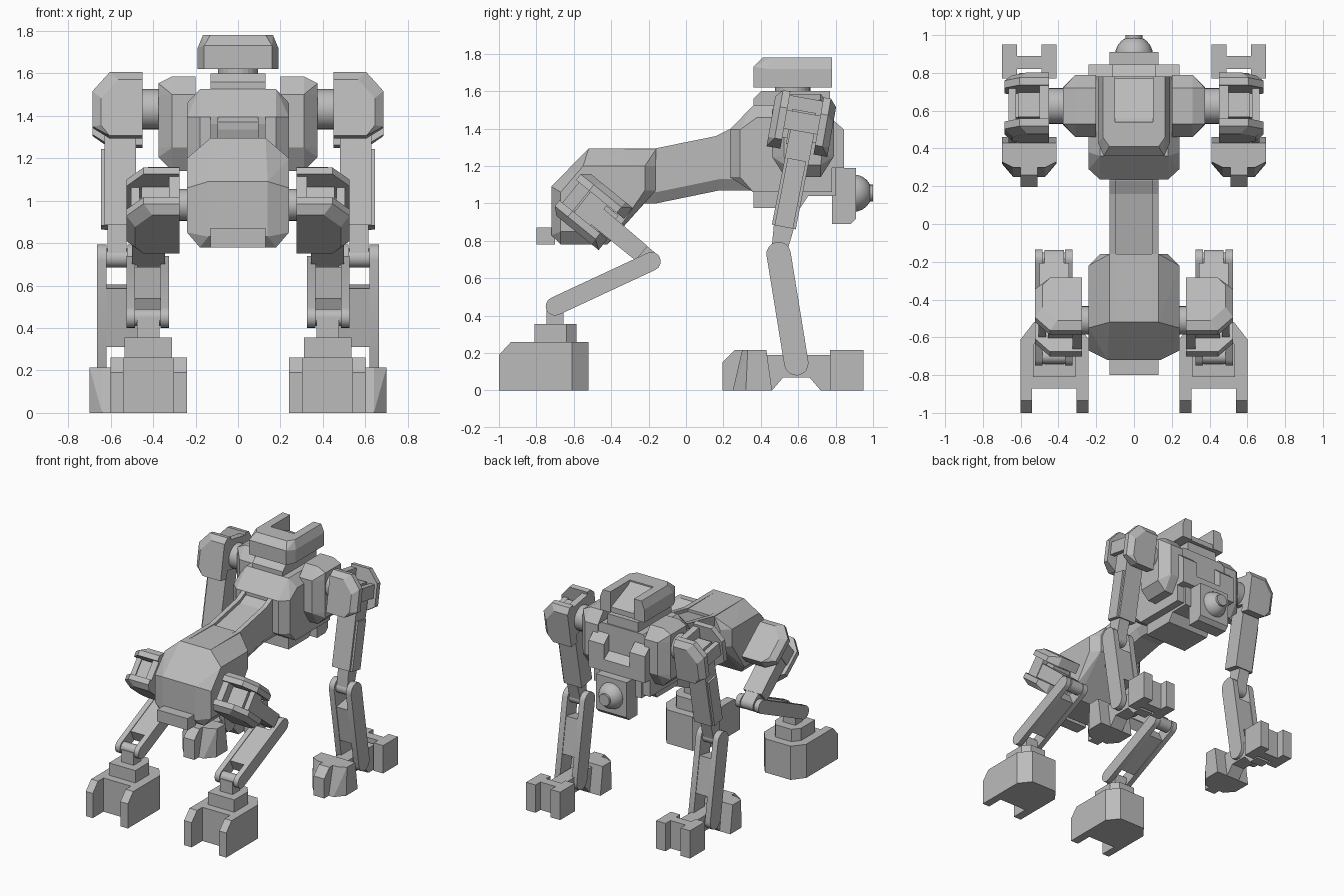
import bpy, bmesh, math
from mathutils import Vector

if "Cube" in bpy.data.objects:
    bpy.data.objects.remove(bpy.data.objects["Cube"])

grey = bpy.data.materials.new("warm_grey")
grey.diffuse_color = (0.5, 0.5, 0.5, 1)
grey.use_nodes = True
grey.node_tree.nodes["Principled BSDF"].inputs["Base Color"].default_value = grey.diffuse_color


def finish(name, bm, mirror=False, smooth=False):
    bmesh.ops.recalc_face_normals(bm, faces=bm.faces)
    me = bpy.data.meshes.new(name)
    bm.to_mesh(me)
    bm.free()
    me.materials.append(grey)
    ob = bpy.data.objects.new(name, me)
    bpy.context.collection.objects.link(ob)
    if mirror:
        ob.modifiers.new("mirror", "MIRROR").use_mirror_merge = False
    if smooth:
        bpy.context.view_layer.objects.active = ob
        ob.select_set(True)
        bpy.ops.object.shade_smooth_by_angle(angle=math.radians(35))
        ob.select_set(False)
    return ob


def hull(name, pts, mirror=False, sym=False):
    """Convex solid; sym also adds the points reflected in x."""
    bm = bmesh.new()
    for p in list(pts) + ([(-x, y, z) for x, y, z in pts] if sym else []):
        bm.verts.new(p)
    res = bmesh.ops.convex_hull(bm, input=bm.verts)
    junk = [g for g in res["geom_interior"] + res["geom_unused"] if isinstance(g, bmesh.types.BMVert)]
    bmesh.ops.delete(bm, geom=list(set(junk)), context="VERTS")
    bmesh.ops.dissolve_limit(bm, angle_limit=0.02, verts=bm.verts, edges=bm.edges)
    return finish(name, bm, mirror)


def extrude(name, ring, offset, mirror=False, smooth=False):
    bm = bmesh.new()
    f = bm.faces.new([bm.verts.new(p) for p in ring])
    ext = bmesh.ops.extrude_face_region(bm, geom=[f], use_keep_orig=True)
    bmesh.ops.translate(bm, vec=offset, verts=[v for v in ext["geom"] if isinstance(v, bmesh.types.BMVert)])
    return finish(name, bm, mirror, smooth)


def side(name, yz, x0, x1, mirror=False, smooth=False):
    return extrude(name, [(x0, y, z) for y, z in yz], (x1 - x0, 0, 0), mirror, smooth)


def plan(name, xy, z0, z1, mirror=False):
    return extrude(name, [(x, y, z0) for x, y in xy], (0, 0, z1 - z0), mirror)


def box(name, x0, x1, y0, y1, z0, z1, mirror=False):
    return side(name, [(y0, z0), (y1, z0), (y1, z1), (y0, z1)], x0, x1, mirror)


def cyl(name, y, z, r, x0, x1, n=24):
    a = [2 * math.pi * i / n for i in range(n)]
    return side(name, [(y + r * math.cos(t), z + r * math.sin(t)) for t in a], x0, x1, True, True)


def link(name, p, q, r, x0, x1):
    """Round-ended plate from p to q in the side plane."""
    t = math.atan2(q[1] - p[1], q[0] - p[0])
    ring = []
    for c, s in ((q, t - math.pi / 2), (p, t + math.pi / 2)):
        ring += [(c[0] + r * math.cos(s + math.pi * i / 8), c[1] + r * math.sin(s + math.pi * i / 8)) for i in range(9)]
    return side(name, ring, x0, x1, True, True)


def bar(name, p, q, t0, t1, h0, h1, x0, x1):
    """Tapered bar covering fractions t0..t1 of the line p-q."""
    p, q = Vector(p), Vector(q)
    n = Vector((p.y - q.y, q.x - p.x)).normalized()
    a, b = p.lerp(q, t0), p.lerp(q, t1)
    return side(name, [a + n * h0, b + n * h1, b - n * h1, a - n * h0], x0, x1, True)


def shell(name, x0, x1, cy, cz, ang, W, L):
    """Armour around a limb root: two flaps, inner wall and short outer wall, open on top."""
    c, s = math.cos(ang), math.sin(ang)
    place = lambda P: [(x, cy + v * c - w * s, cz + v * s + w * c) for x, v, w in P]
    h, l = W / 2, L / 2
    for k, tag in ((-1, "front"), (1, "back")):
        P = []
        for v, e in ((h - 0.075, 0), (h - 0.035, 0), (h, 0.04)):
            P += [(x0, k * v, -l), (x0, k * v, l - e), (x1 - 0.08 - e, k * v, l - e),
                  (x1 - e, k * v, l - 0.09 - e), (x1 - e, k * v, -l + 0.05), (x1 - 0.08, k * v, -l)]
        hull(f"{name}_{tag}_flap", place(P), True)
    for tag, a, b, w0, w1 in (("inner", x0, x0 + 0.05, -l * 0.6, l - 0.02), ("outer", x1 - 0.06, x1 - 0.02, -l * 0.3, l - 0.1)):
        hull(f"{name}_{tag}_wall", place([(x, v, w) for x in (a, b) for v in (-h + 0.05, h - 0.05) for w in (w0, w1)]), True)
    hull(f"{name}_core", place([(x, v, w) for x in (x0 + 0.03, x1 - 0.07) for v in (-0.065, 0.065) for w in (-l * 0.8, l - 0.09)]), True)


# Pelvis with sloped nose, and the small plate at its tip
hull("pelvis", [(.18, -.16, 1.07), (.18, -.16, 1.2), (.13, -.16, 1.29), (.24, -.22, 1.07), (.24, -.22, 1.2),
                (.13, -.52, 1.295), (.24, -.55, 1.2), (.24, -.67, 1.06), (.24, -.67, .85), (.14, -.72, 1.09),
                (.14, -.72, .83), (.18, -.67, .78), (.18, -.42, .78), (.24, -.37, .85), (.16, -.3, 1.01)], sym=True)
box("tail_plate", -.13, .13, -.8, -.7, .78, .87)

# Spine with a shallow channel between two rails, and a narrowed underside
spine_top = [(-.52, 1.295), (-.16, 1.295), (.16, 1.36), (.23, 1.395), (.36, 1.395)]
low = [(.36, 1.13), (.18, 1.13), (-.16, 1.06), (-.36, 1.06)]
side("spine_core", [(y, z - .025) for y, z in spine_top] + low, -.1, .1)
side("spine_rail", spine_top + low, .095, .13, True)
for i, ((ya, za), (yb, zb)) in enumerate(zip(low, low[1:])):
    hull(f"spine_underside_{i}", [(x, y, z - d) for y, z in ((ya, za), (yb, zb)) for x, d in ((.13, 0), (.09, .06))], sym=True)

# Chest
hull("chest", [(.18, .235, 1.14), (.18, .235, 1.395), (.24, .29, 1.14), (.24, .29, 1.395), (.18, .36, 1.525),
               (.24, .38, 1.46), (.18, .78, 1.525), (.24, .78, 1.46), (.24, .78, 1.06), (.24, .36, 1.06), (.18, .33, 1.08)], sym=True)
side("chest_rear_pad", [(.77, 1.19), (.845, 1.19), (.845, 1.395), (.77, 1.46)], .11, .24, True)
side("chest_rear_middle", [(.77, 1.19), (.845, 1.19), (.845, 1.28), (.77, 1.33)], -.11, .11)
hull("belly", [(x, y, z) for x, y, z in ((.18, .36, .975), (.18, .61, .975), (.18, .36, 1.08), (.18, .68, 1.08))], sym=True)
hull("shoulder_mount", [(x, y, z) for x, e in ((.2, 0), (.31, 0), (.375, .065)) for y, z in
                        ((.46 + e, 1.25), (.46 + e, 1.5), (.53, 1.585 - e * .5), (.72, 1.585 - e * .5),
                         (.79 - e, 1.5), (.79 - e, 1.25), (.72, 1.14 + e), (.53, 1.14 + e))], True)

# Neck and head with a sloped window recess
hull("neck", [(.13, .36, 1.5), (.13, .77, 1.5), (.13, .36, 1.56), (.13, .4, 1.6), (.13, .77, 1.6)], sym=True)
plan("neck_disc", [(.095 * math.cos(i * math.pi / 12), .57 + .095 * math.sin(i * math.pi / 12)) for i in range(24)], 1.58, 1.64)
hull("head_front", [(.16, .36, 1.62), (.16, .36, 1.73), (.13, .41, 1.78), (.19, .43, 1.62), (.19, .43, 1.72), (.165, .46, 1.78),
                    (.19, .54, 1.62), (.19, .54, 1.72), (.165, .54, 1.78)], sym=True)
hull("head_side", [(x, y, z) for y in (.53, .78) for x, z in ((.1, 1.62), (.19, 1.62), (.19, 1.72), (.165, 1.78), (.1, 1.78))], True)
side("head_window", [(.53, 1.62), (.77, 1.62), (.77, 1.66), (.56, 1.75), (.53, 1.78)], -.1, .1)

# Sensor pod with a round eye
box("pod_bracket", -.18, .18, .58, .8, 1.04, 1.2)
side("pod", [(.78, .89), (.88, .89), (.91, .92), (.91, 1.19), (.78, 1.19)], -.13, .13)
bm = bmesh.new()
bmesh.ops.create_uvsphere(bm, u_segments=24, v_segments=12, radius=.1)
bmesh.ops.translate(bm, vec=(0, .895, 1.055), verts=bm.verts)
finish("eye", bm, smooth=True)
n = 20
extrude("eye_lens", [(.045 * math.cos(2 * math.pi * i / n), .95, 1.055 + .045 * math.sin(2 * math.pi * i / n)) for i in range(n)], (0, .05, 0))

# Rear legs: shoulder, upper leg, forked lower leg
cyl("shoulder_axle", .625, 1.43, .095, .35, .5)
shell("shoulder", .45, .685, .62, 1.43, math.radians(-10), .33, .31)
A, B, C = (.635, 1.45), (.495, .73), (.59, .145)
bar("upper_leg", A, B, .05, .8, .065, .065, .48, .63)
bar("upper_leg_pad", A, B, .3, .8, .05, .05, .55, .645)
bar("upper_leg_tip", A, B, .79, 1, .055, .04, .525, .615)
cyl("knee_pin", B[0], B[1], .045, .5, .64)
for x0, x1 in ((.475, .52), (.62, .665)):
    link("lower_leg_plate", B, C, .065, x0, x1)
bar("lower_leg_web", B, C, .23, .7, .06, .06, .51, .63)
cyl("ankle_pin", C[0], C[1], .04, .5, .64)

# Rear feet: stepped heel block, arch and two toes
hull("foot_heel", [(.41, .46, 0), (.7, .46, 0), (.41, .43, .215), (.7, .43, .215), (.41, .32, 0), (.7, .32, 0), (.41, .33, .215),
                   (.7, .33, .215), (.47, .25, 0), (.64, .25, 0), (.47, .3, .215), (.64, .3, .215)], True)
side("foot_heel_tip", [(.195, 0), (.32, 0), (.32, .215), (.26, .215), (.195, .15)], .51, .6, True)
side("foot_arch", [(.4, .02), (.46, 0), (.52, .07), (.66, .07), (.72, 0), (.8, 0), (.8, .19), (.4, .19)], .5, .61, True)
plan("foot_toes", [(.41, .77), (.49, .77), (.49, .82), (.62, .82), (.62, .77), (.7, .77), (.7, .95),
                   (.62, .95), (.62, .89), (.49, .89), (.49, .95), (.41, .95)], 0, .215, True)

# Front legs: hip, thigh, forked shin
cyl("hip_axle", -.51, .98, .075, .2, .32)
shell("hip", .275, .525, -.504, .967, math.radians(51), .29, .33)
H, K, N = (-.56, 1.0), (-.185, .69), (-.7, .45)
bar("thigh", H, K, .1, .86, .055, .05, .345, .5)
link("thigh_end", (-.27, .76), K, .048, .37, .475)
cyl("front_knee_pin", K[0], K[1], .035, .33, .52)
for x0, x1 in ((.325, .365), (.485, .525)):
    link("shin_plate", K, N, .05, x0, x1)
bar("shin_web", K, N, .18, .8, .045, .045, .36, .49)
cyl("front_ankle_pin", N[0], N[1], .04, .35, .5)
box("ankle_post", .37, .475, -.745, -.655, .34, .45, True)

# Front feet: ankle block over a two-toed foot
hull("ankle_block", [(x, y, z) for z in (.25, .355) for x, y in
                     ((.31, -.81), (.535, -.81), (.535, -.64), (.49, -.585), (.355, -.585), (.31, -.64))], True)
plan("front_foot", [(.24, -.87), (.6, -.87), (.6, -.61), (.53, -.52), (.31, -.52), (.24, -.61)], 0, .26, True)
for x0, x1 in ((.24, .305), (.54, .6)):
    side("front_toe", [(-1, 0), (-.86, 0), (-.86, .26), (-.935, .26), (-1, .19)], x0, x1, True)
